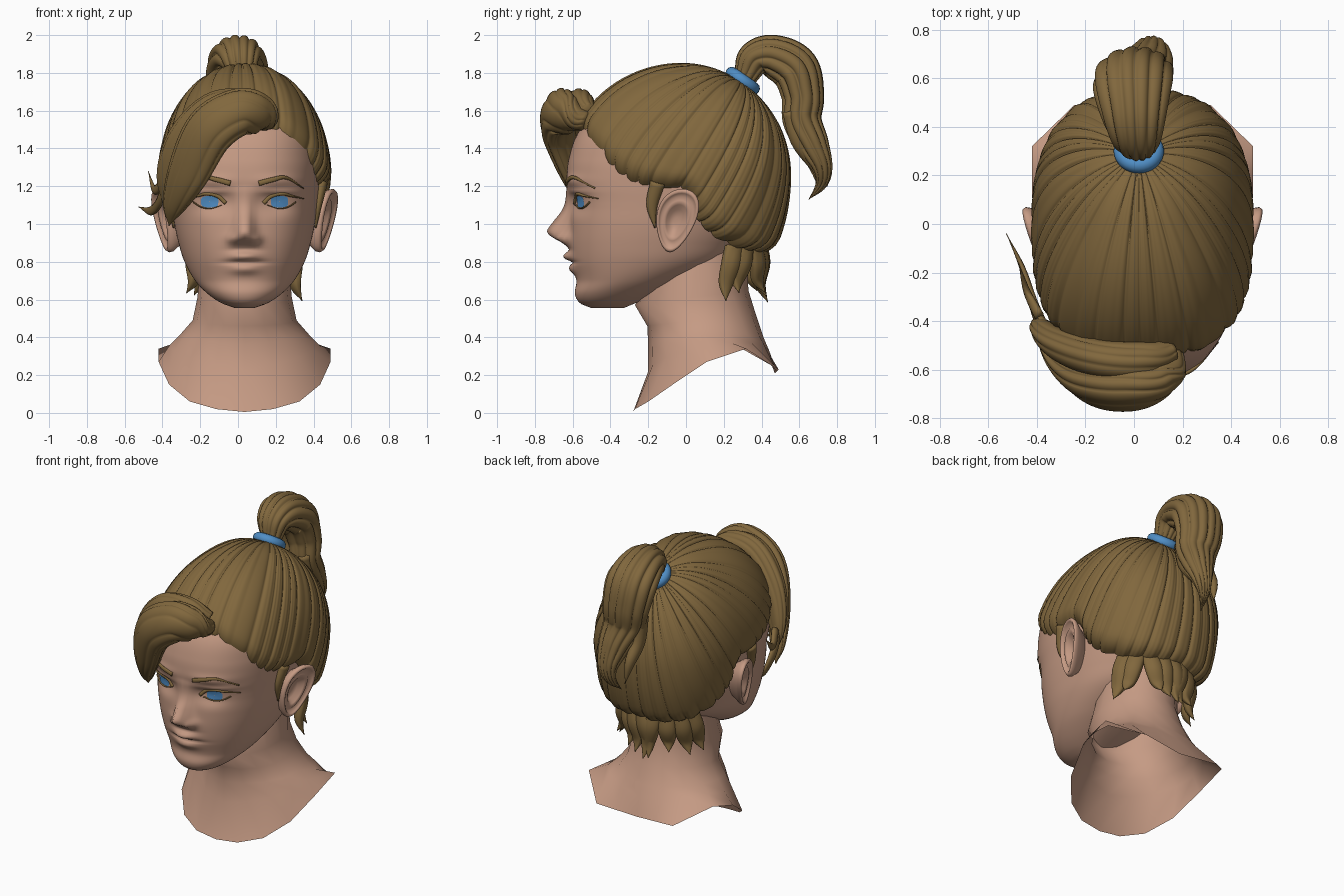
import bpy
import bmesh
import math
import random
from mathutils import Vector

random.seed(4)
default_cube = bpy.data.objects.get("Cube")
if default_cube:
    bpy.data.objects.remove(default_cube)

CENTRE = 0.035  # the face sits slightly off the world axis


def material(name, colour):
    mat = bpy.data.materials.new(name)
    mat.use_nodes = True
    mat.diffuse_color = (*colour, 1)
    mat.node_tree.nodes["Principled BSDF"].inputs["Base Color"].default_value = (*colour, 1)
    return mat


SKIN = material("warm skin", (0.56, 0.325, 0.23))
HAIR = material("brown hair", (0.22, 0.137, 0.047))
BLUE = material("blue", (0.08, 0.27, 0.56))


def loft(name, rings, mat, caps=True):
    """Join equal-length closed rings of points into one smooth surface."""
    bm = bmesh.new()
    rows = [[bm.verts.new(p) for p in ring] for ring in rings]
    n = len(rows[0])
    for a, b in zip(rows, rows[1:]):
        for i in range(n):
            j = (i + 1) % n
            bm.faces.new((a[i], a[j], b[j], b[i]))
    if caps:
        bm.faces.new(rows[0])
        bm.faces.new(rows[-1])
    bmesh.ops.recalc_face_normals(bm, faces=bm.faces)
    mesh = bpy.data.meshes.new(name)
    bm.to_mesh(mesh)
    bm.free()
    mesh.materials.append(mat)
    mesh.shade_smooth()
    bpy.context.scene.collection.objects.link(bpy.data.objects.new(name, mesh))


def spline(table, t):
    """Smooth curve through rows of (key, values...)."""
    last = len(table) - 1
    t = min(max(t, table[0][0]), table[last][0])
    i = max(k for k in range(last) if table[k][0] <= t)
    a, b = table[i], table[i + 1]
    p, q = table[max(i - 1, 0)], table[min(i + 2, last)]
    h = b[0] - a[0]
    f = (t - a[0]) / h
    out = []
    for k in range(1, len(a)):
        m0 = (b[k] - p[k]) / (b[0] - p[0]) * h
        m1 = (q[k] - a[k]) / (q[0] - a[0]) * h
        d = b[k] - a[k]
        out.append(a[k] + f * (m0 + f * (3 * d - 2 * m0 - m1 + f * (m0 + m1 - 2 * d))))
    return out


def lock(name, path, facing, ridges=0, sides=12, steps=6, depth=0.14):
    """Sweep a grooved oval along rows of (x, y, z, half width, half thickness)."""
    table = [(i, *row) for i, row in enumerate(path)]
    count = (len(path) - 1) * steps
    rows = [spline(table, i / steps) for i in range(count + 1)]
    facing, rings = Vector(facing), []
    for i, row in enumerate(rows):
        tangent = Vector(rows[min(i + 1, count)][:3]) - Vector(rows[max(i - 1, 0)][:3])
        tangent.normalize()
        side = tangent.cross(facing).normalized()
        out = side.cross(tangent)
        ring = []
        for k in range(sides):
            a = math.tau * k / sides
            phase = a * ridges / 2 + 0.8 * math.sin(2 * a) + 0.5 * math.sin(i / count * 4)
            g = 1 + depth * (abs(math.sin(phase)) ** 0.5 - 0.75) if ridges else 1
            ring.append(Vector(row[:3]) + side * max(row[3], 0.002) * g * math.cos(a)
                        + out * max(row[4], 0.002) * g * math.sin(a))
        rings.append(ring)
    loft(name, rings, HAIR)


# Head: height, half width, front, back
HEAD = [(0.555, 0.05, -0.5, -0.33), (0.58, 0.12, -0.56, -0.27), (0.63, 0.195, -0.588, -0.15),
        (0.7, 0.262, -0.58, 0), (0.8, 0.318, -0.605, 0.2), (0.9, 0.35, -0.615, 0.3),
        (1, 0.372, -0.615, 0.38), (1.1, 0.385, -0.615, 0.45), (1.2, 0.395, -0.63, 0.48),
        (1.34, 0.4, -0.622, 0.48), (1.5, 0.38, -0.56, 0.45), (1.65, 0.29, -0.4, 0.35),
        (1.75, 0.13, -0.2, 0.2)]
NOSE = [(0.865, 0, 0.08), (0.9, 0.04, 0.07), (0.935, 0.1, 0.06), (0.963, 0.12, 0.05),
        (1.016, 0.085, 0.042), (1.07, 0.045, 0.038), (1.13, 0.02, 0.04), (1.2, 0, 0.05)]


def features(u, z):
    """Relief of the face, positive towards the front."""
    def bump(height, cu, cz, su, sz):
        return height * math.exp(-((abs(u) - cu) / su) ** 2 - ((z - cz) / sz) ** 2)
    rise, width = spline(NOSE, z)
    total = rise * math.exp(-(u / width) ** 2)
    total += bump(0.03, 0.058, 0.917, 0.026, 0.026)     # nostril wings
    total += bump(0.042, 0, 0.828, 0.07, 0.026)         # upper lip
    total += bump(0.024, 0, 0.76, 0.07, 0.026)          # lower lip
    total -= bump(0.02, 0, 0.797, 0.1, 0.009)           # mouth line
    total -= bump(0.047, 0.17, 1.12, 0.09, 0.055)       # eye sockets
    total += bump(0.02, 0.187, 1.118, 0.07, 0.035)      # eyeballs
    total += bump(0.012, 0.19, 1.17, 0.09, 0.014)       # upper lids
    total += bump(0.012, 0.18, 1.23, 0.12, 0.03)        # brow ridge
    return total


def face_y(u, z):
    w, front, back = spline(HEAD, z)
    square = 2.1 + 0.4 * min(1, max(0, (z - 0.7) / 0.4))
    edge = max(0, 1 - (abs(u) / w) ** square) ** (1 / square)
    return (front + back) / 2 - (back - front) / 2 * edge - features(u, z)


head_rings = []
for i in range(121):
    z = 0.555 + 1.195 * i / 120
    w, front, back = spline(HEAD, z)
    ring = []
    for k in range(128):
        a = math.tau * k / 128
        s, c = math.sin(a), math.cos(a)
        u = w * math.copysign(abs(s) ** 0.8, s)
        y = face_y(u, z) if c > 0 else (front + back) / 2 - (back - front) / 2 * c
        ring.append((CENTRE + u, y, z))
    head_rings.append(ring)
loft("head", head_rings, SKIN)

# Neck: half width, front, back, front height, back height, side lift
NECK = [(0.22, -0.15, 0.32, 0.85, 1, 0), (0.25, -0.27, 0.33, 0.57, 0.65, 0),
        (0.275, -0.205, 0.37, 0.46, 0.52, 0), (0.345, -0.2, 0.41, 0.36, 0.4, 0.03),
        (0.4, -0.2, 0.44, 0.22, 0.33, 0.08)]
HEM = [(0, -0.28, 0.005), (0.15, -0.27, 0.02), (0.29, -0.2, 0.06), (0.4, -0.07, 0.15),
       (0.455, 0.11, 0.27), (0.455, 0.32, 0.34), (0.28, 0.49, 0.23), (0.14, 0.48, 0.22),
       (0, 0.47, 0.21)]
neck_rings = []
for w, front, back, zf, zb, lift in NECK:
    half = []
    for i in range(9):
        s, c = math.sin(math.pi * i / 8), math.cos(math.pi * i / 8)
        half.append((w * s, (front + back) / 2 - (back - front) / 2 * c,
                     (zf + zb) / 2 - (zb - zf) / 2 * c + lift * s))
    neck_rings.append(half)
neck_rings.append(HEM)
loft("neck", [[(CENTRE + x, y, z) for x, y, z in half]
              + [(CENTRE - x, y, z) for x, y, z in half[-2:0:-1]] for half in neck_rings],
     SKIN, caps=False)

# Ears, eyes, brows and sideburns, once for each side
EAR = [(0.1, -0.015), (0.35, -0.01), (0.5, 0.018), (0.64, 0.026), (0.76, 0.012), (0.86, 0.036),
       (0.94, 0.042), (1, 0.028), (0.97, 0.005), (0.8, -0.03), (0.6, -0.08)]


def on_face(side, marks, width):
    n = len(marks) - 1
    return [(CENTRE + side * u, face_y(u, z) - 0.003, z, width * (1 - 0.8 * (i / n) ** 2), 0.008)
            for i, (u, z) in enumerate(marks)]


for side, word in ((1, "left"), (-1, "right")):
    ear = []
    for r, h in EAR:
        ring = []
        for k in range(40):
            a = math.tau * k / 40
            q = 0.168 * r * math.sin(a)
            p = 0.105 * r * math.cos(a) * (1 + 1.8 * q)
            ring.append((CENTRE + side * (0.405 + 0.2 * q + 0.3 * p + h),
                         p + 0.2 * q - 0.052, 1.018 + q))
        ear.append(ring)
    loft(word + "_ear", ear, SKIN)

    iris = []
    for r in (0.05, 0.5, 1):
        ring = []
        for k in range(24):
            s, c = math.sin(math.tau * k / 24), math.cos(math.tau * k / 24)
            u = 0.185 + 0.046 * r * math.copysign(abs(c) ** 0.6, c)
            z = 1.118 + 0.03 * r * math.copysign(abs(s) ** 0.6, s)
            ring.append((CENTRE + side * u, face_y(u, z) - 0.005, z))
        iris.append(ring)
    loft(word + "_iris", iris, BLUE, caps=False)

    front = (0, -1, 0)
    lock(word + "_brow", on_face(side, [(0.075, 1.215), (0.15, 1.235), (0.22, 1.245), (0.31, 1.19)],
                                 0.014), front)
    lock(word + "_upper_lash", on_face(side, [(0.1, 1.11), (0.14, 1.147), (0.2, 1.16), (0.25, 1.148),
                                              (0.31, 1.135)], 0.011), front)
    lock(word + "_lower_lash", on_face(side, [(0.27, 1.115), (0.23, 1.09), (0.18, 1.082), (0.12, 1.1)],
                                       0.004), front)
    lock(word + "_sideburn", [(CENTRE + side * 0.41, -0.15, 1.22, 0.04, 0.03),
                              (CENTRE + side * 0.39, -0.18, 1.1, 0.03, 0.02),
                              (CENTRE + side * 0.375, -0.165, 0.98, 0.003, 0.005)], (side, 0, 0))

# Hair cap: grooved strands fan out from the tie to the hairline
CORE = Vector((CENTRE, -0.02, 1.25))
HAIRLINE = [(0, -0.6, 1.465), (0.18, -0.58, 1.455), (0.33, -0.46, 1.33), (0.41, -0.35, 1.23),
            (0.44, -0.19, 1.19), (0.45, 0, 1.17), (0.44, 0.07, 1), (0.4, 0.16, 0.9),
            (0.33, 0.28, 0.83), (0.2, 0.4, 0.79), (0, 0.46, 0.78)]
LINE = [(i, *p) for i, p in enumerate(HAIRLINE)]
TIE = (Vector((0.02, 0.29, 1.76)) - CORE).normalized()


def scalp(d):
    """Distance from the core to the hair surface along a direction."""
    across = abs(d.x / 0.457) ** 2.5 + abs(d.y / (0.575 if d.y > 0 else 0.625)) ** 2.5
    return 1 / math.sqrt(across ** 0.8 + (d.z / (0.6 if d.z > 0 else 0.75)) ** 2)


cap_rings = []
ROWS, STRIPS = 30, 560
for r in range(ROWS + 1):
    ring = []
    for k in range(STRIPS):
        s = 20 * k / STRIPS - 10
        x, y, z = spline(LINE, abs(s))
        goal = (Vector((CENTRE + math.copysign(x, s), y, z)) - CORE).normalized()
        phase = s * 1.7 + 0.3 * math.sin(2.1 * s) + 0.12 * math.sin(5.3 * s)
        ridge = abs(math.sin(math.pi * phase)) ** 0.45
        fine = abs(math.sin(math.pi * 3 * phase))
        relief = 0.014 + 0.02 * math.sin(3.7 * s) ** 2
        t = (0.06 + 0.94 * r / ROWS) * (0.99 + 0.015 * ridge)
        d = TIE.slerp(goal, t)
        grow = 1 + (relief * (ridge - 0.8) + 0.004 * (fine - 0.6)) * min(1, 3 * t)
        tuck = 0.13 * max(0, (r / ROWS - 0.86) / 0.14) ** 2
        ring.append(CORE + d * scalp(d) * (grow - tuck))
    cap_rings.append(ring)
loft("hair_cap", cap_rings, HAIR, caps=False)

# Hair tie and ponytail
bpy.ops.mesh.primitive_torus_add(location=(0.02, 0.3, 1.758), rotation=(-0.61, 0, 0),
                                 major_radius=0.07, minor_radius=0.034,
                                 major_segments=32, minor_segments=12)
tie = bpy.context.object
tie.name = "hair_tie"
tie.data.materials.append(BLUE)
tie.data.shade_smooth()

lock("ponytail", [(0.02, 0.27, 1.71, 0.05, 0.055), (0.02, 0.318, 1.79, 0.065, 0.07),
                  (0.01, 0.365, 1.87, 0.095, 0.105), (0, 0.46, 1.885, 0.113, 0.135),
                  (-0.005, 0.575, 1.82, 0.125, 0.16),
                  (0.01, 0.618, 1.68, 0.11, 0.15), (0.03, 0.615, 1.55, 0.1, 0.13),
                  (0.06, 0.67, 1.42, 0.085, 0.1), (0.07, 0.72, 1.3, 0.055, 0.065),
                  (0.05, 0.715, 1.21, 0.03, 0.035), (0.02, 0.65, 1.13, 0, 0)],
     (1, 0, 0), ridges=12, sides=112, steps=8, depth=0.18)
for i, x in enumerate((-0.07, 0.1)):
    lock("ponytail_wisp_%d" % (i + 1), [(x, 0.57, 1.6, 0.06, 0.04), (x, 0.6, 1.45, 0.05, 0.04),
                                        (x * 0.8, 0.67, 1.33, 0.035, 0.03),
                                        (x * 0.6, 0.7 + 0.05 * i, 1.2, 0, 0)], (1, 0, 0))

# Swept fringe
FRINGE_FACING = (-0.35, -1, 0.1)
lock("fringe", [(0.15, -0.52, 1.54, 0.06, 0.05), (0.105, -0.62, 1.58, 0.11, 0.085),
                (0, -0.67, 1.59, 0.125, 0.095), (-0.15, -0.665, 1.49, 0.135, 0.085),
                (-0.265, -0.585, 1.27, 0.115, 0.06), (-0.34, -0.48, 1.1, 0.065, 0.04),
                (-0.365, -0.42, 0.99, 0, 0)],
     FRINGE_FACING, ridges=9, sides=96, steps=8, depth=0.1)
lock("fringe_root", [(0.15, -0.52, 1.58, 0.06, 0.05), (0.04, -0.56, 1.63, 0.08, 0.075),
                     (-0.13, -0.56, 1.6, 0.095, 0.08), (-0.28, -0.51, 1.44, 0.1, 0.07),
                     (-0.365, -0.44, 1.25, 0.07, 0.045), (-0.39, -0.38, 1.08, 0, 0)],
     FRINGE_FACING, ridges=8, sides=80, steps=8, depth=0.1)
lock("fringe_flick_low", [(-0.37, -0.44, 1.28, 0.03, 0.025), (-0.41, -0.34, 1.13, 0.035, 0.02),
                          (-0.46, -0.18, 1.07, 0.025, 0.012), (-0.525, -0.04, 1.09, 0, 0)], (-1, 0, 0))
lock("fringe_flick_high", [(-0.39, -0.38, 1.24, 0.03, 0.02), (-0.44, -0.28, 1.18, 0.025, 0.015),
                           (-0.475, -0.16, 1.28, 0, 0)], (-1, 0, 0))

# Short curled locks at the nape
for i in range(-4, 5):
    a = 0.26 * i
    s, c = math.sin(a), math.cos(a)
    drop, twist = random.uniform(0, 0.07), random.uniform(-0.09, 0.09)
    path = []
    for reach, z, w in ((1.08, 0.88, 0.05), (1.1, 0.79, 0.055), (1.05, 0.71 - drop / 2, 0.04),
                        (1.17, 0.65 - drop, 0)):
        shift = twist * (0.88 - z) * 4
        path.append((CENTRE + 0.27 * reach * s + shift * c, 0.1 + 0.28 * reach * c - shift * s,
                     z, w, w * 0.7))
    lock("nape_lock_%d" % (i + 5), path, (s, c, 0), ridges=4, sides=24)
